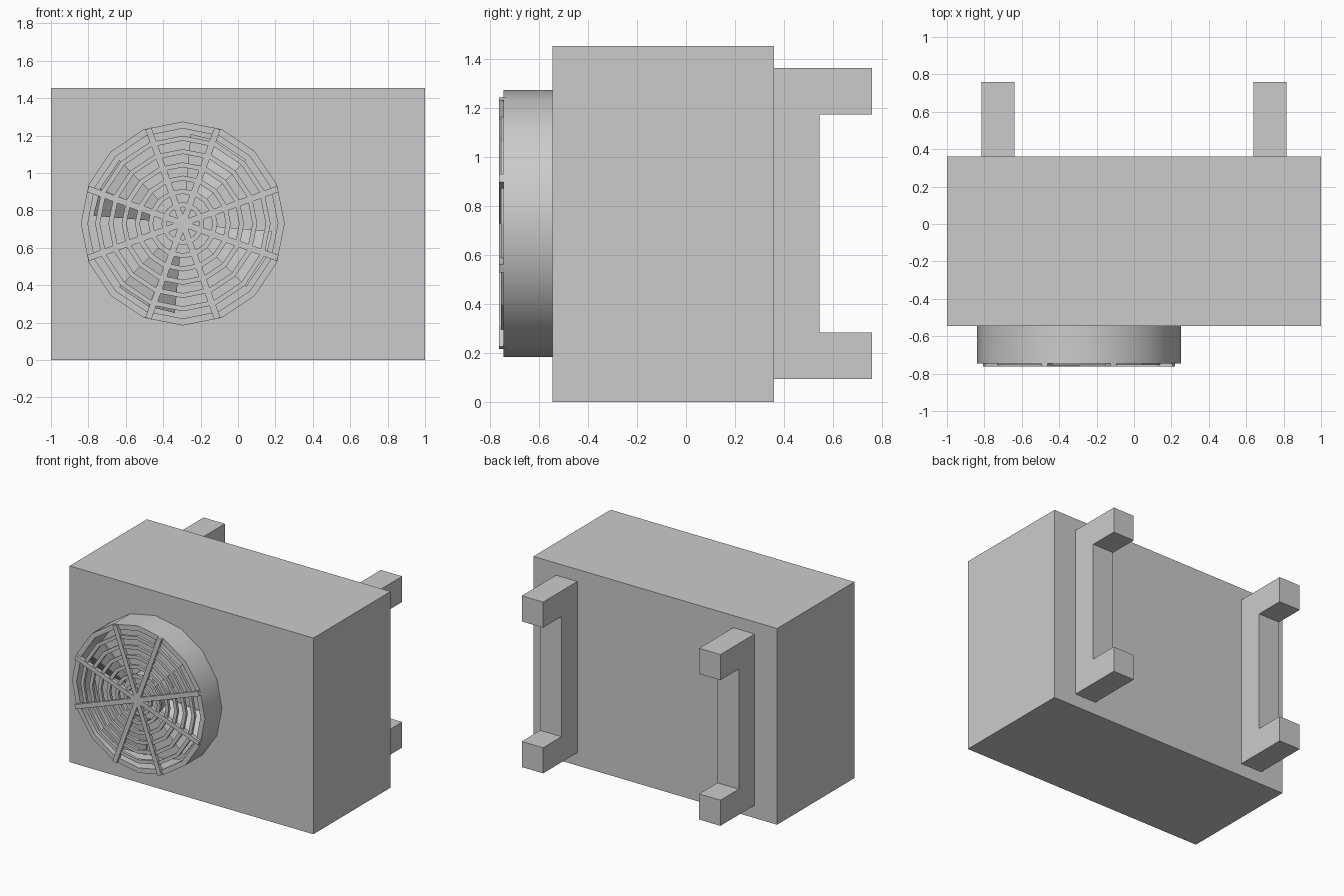
import bpy, bmesh
from math import cos, sin, radians, pi
from mathutils import Matrix, Vector

cube = bpy.data.objects.get("Cube")
if cube:
    bpy.data.objects.remove(cube, do_unlink=True)

grey = bpy.data.materials.new("light_grey")
grey.use_nodes = True
grey.diffuse_color = (0.6, 0.6, 0.6, 1)
grey.node_tree.nodes["Principled BSDF"].inputs["Base Color"].default_value = (0.6, 0.6, 0.6, 1)

FAN_X, FAN_Z, SIDES = -0.295, 0.73, 16


def finish(name, bm, smooth=False):
    bmesh.ops.recalc_face_normals(bm, faces=bm.faces)
    mesh = bpy.data.meshes.new(name)
    bm.to_mesh(mesh)
    bm.free()
    mesh.materials.append(grey)
    obj = bpy.data.objects.new(name, mesh)
    bpy.context.collection.objects.link(obj)
    if smooth:
        bpy.ops.object.select_all(action='DESELECT')
        obj.select_set(True)
        bpy.context.view_layer.objects.active = obj
        bpy.ops.object.shade_smooth_by_angle(angle=radians(30))
    return obj


def box(name, lo, hi, turn=0):
    """Box between two corners, optionally turned about the fan axis."""
    lo, hi = Vector(lo), Vector(hi)
    bm = bmesh.new()
    bmesh.ops.create_cube(bm, size=1, matrix=Matrix.Translation((lo + hi) / 2)
                          @ Matrix.Diagonal((*(hi - lo), 1)))
    if turn:
        bmesh.ops.rotate(bm, verts=bm.verts, cent=(FAN_X, 0, FAN_Z),
                         matrix=Matrix.Rotation(-radians(turn), 3, 'Y'))
    return finish(name, bm)


def polar(r, angle, y):
    return FAN_X + r * cos(angle), y, FAN_Z + r * sin(angle)


def ring(name, r_in, r_out, y0, y1, smooth=False):
    """Rectangular profile swept around the fan axis."""
    bm = bmesh.new()
    profile = [(r_in, y0), (r_out, y0), (r_out, y1), (r_in, y1)]
    loops = [[bm.verts.new(polar(r, 2 * pi * i / SIDES, y)) for r, y in profile]
             for i in range(SIDES)]
    for i in range(SIDES):
        a, b = loops[i - 1], loops[i]
        for j in range(4):
            bm.faces.new((a[j - 1], a[j], b[j], b[j - 1]))
    return finish(name, bm, smooth)


# Cabinet
box("cabinet", (-1, -0.545, 0), (1, 0.36, 1.455))

# Wall brackets: C-shaped profile extruded sideways
profile = [(0.36, 0.095), (0.76, 0.095), (0.76, 0.285), (0.545, 0.285),
           (0.545, 1.175), (0.76, 1.175), (0.76, 1.365), (0.36, 1.365)]
for side, x in (("right", -0.815), ("left", 0.64)):
    bm = bmesh.new()
    face = bm.faces.new([bm.verts.new((x, y, z)) for y, z in profile])
    out = bmesh.ops.extrude_face_region(bm, geom=[face])
    bmesh.ops.translate(bm, vec=(0.175, 0, 0),
                        verts=[v for v in out["geom"] if isinstance(v, bmesh.types.BMVert)])
    finish(side + "_wall_bracket", bm)

# Fan shroud
ring("fan_shroud", 0.508, 0.545, -0.745, -0.545, smooth=True)

# Guard rings and crossing bars
for i in range(6):
    r = 0.1 + i * 0.071
    ring(f"guard_ring_{i + 1}", r - 0.012, r + 0.014, -0.755, -0.735)
for i, angle in enumerate((20, 70, 110, 160)):
    box(f"guard_bar_{i + 1}", (FAN_X - 0.54, -0.763, FAN_Z - 0.017),
        (FAN_X + 0.54, -0.737, FAN_Z + 0.017), angle)

# Fan hub
bm = bmesh.new()
bmesh.ops.create_cone(bm, cap_ends=True, segments=SIDES, radius1=0.16, radius2=0.16, depth=0.15,
                      matrix=Matrix.Translation((FAN_X, -0.62, FAN_Z)) @ Matrix.Rotation(pi / 2, 4, 'X'))
finish("fan_hub", bm, smooth=True)

# Four pitched blades, each folded along its middle
for k in range(4):
    bm = bmesh.new()
    rows = []
    for offset, y in ((-20, -0.7), (2, -0.675), (20, -0.6)):
        angle = radians(65 + 90 * k + offset)
        rows.append([bm.verts.new(polar(r, angle, y + dy))
                     for r, dy in ((0.14, 0), (0.48, 0), (0.48, 0.012), (0.14, 0.012))])
    for a, b in zip(rows, rows[1:]):
        for j in range(4):
            bm.faces.new((a[j - 1], a[j], b[j], b[j - 1]))
    bm.faces.new(rows[0])
    bm.faces.new(rows[-1])
    finish(f"fan_blade_{k + 1}", bm)
